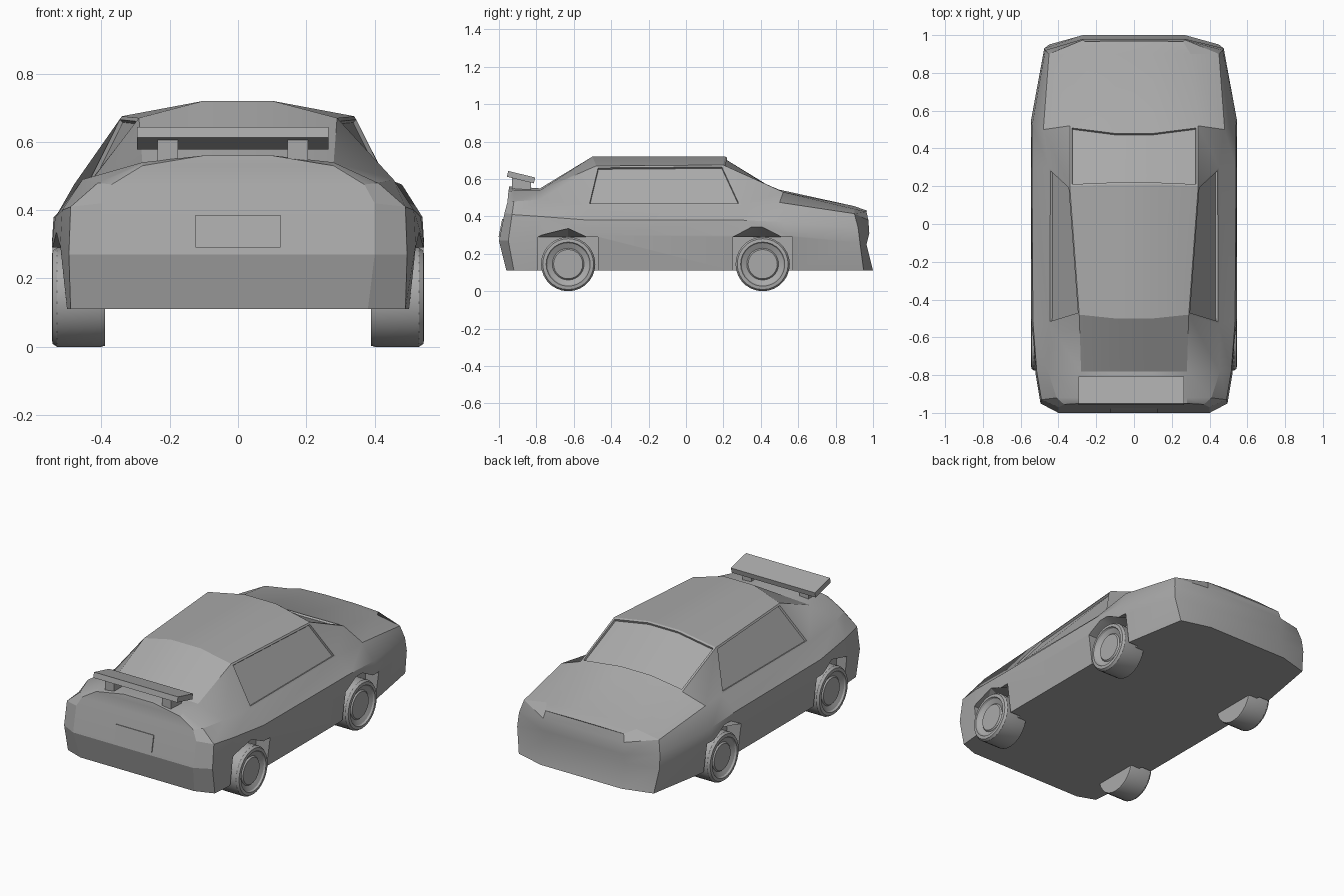
import bpy
import bmesh
import math
from mathutils import Matrix

if "Cube" in bpy.data.objects:
    bpy.data.objects.remove(bpy.data.objects["Cube"])

# One plain grey for the whole car
GREY = (0.4, 0.4, 0.4, 1)
grey = bpy.data.materials.new("plain_grey")
grey.use_nodes = True
grey.diffuse_color = GREY
grey.node_tree.nodes["Principled BSDF"].inputs["Base Color"].default_value = GREY


def make_object(name, bm, smooth=None):
    """Turn a bmesh into a named object with consistent normals."""
    bmesh.ops.recalc_face_normals(bm, faces=bm.faces)
    mesh = bpy.data.meshes.new(name)
    bm.to_mesh(mesh)
    bm.free()
    mesh.materials.append(grey)
    obj = bpy.data.objects.new(name, mesh)
    bpy.context.collection.objects.link(obj)
    activate(obj)
    if smooth:
        bpy.ops.object.shade_smooth_by_angle(angle=math.radians(smooth))
    return obj


def activate(obj):
    bpy.ops.object.select_all(action='DESELECT')
    obj.select_set(True)
    bpy.context.view_layer.objects.active = obj


def loft(bm, rings):
    """Bridge closed rings of points; returns the faces per span."""
    rows = [[bm.verts.new(p) for p in ring] for ring in rings]
    spans = []
    for a, b in zip(rows, rows[1:]):
        n = len(a)
        spans.append([bm.faces.new((a[j], a[(j + 1) % n], b[(j + 1) % n], b[j]))
                      for j in range(n)])
    return rows, spans


def box(name, size, location, tilt=0):
    bm = bmesh.new()
    bmesh.ops.create_cube(bm, size=1)
    bmesh.ops.scale(bm, vec=size, verts=bm.verts)
    place = Matrix.Translation(location) @ Matrix.Rotation(tilt, 4, 'X')
    bmesh.ops.transform(bm, matrix=place, verts=bm.verts)
    return make_object(name, bm)


# Body rails on the left side, each running tail to nose as (x, y, z)
FLOOR = 0.11
sill = [(x, y, FLOOR) for x, y in (
    (.38, -.96), (.49, -.92), (.5, -.8), (.52, -.5),
    (.52, .3), (.52, .55), (.45, .95), (.27, 1))]
flank = [(.4, -1, .27), (.495, -.95, .27), (.52, -.8, .3), (.545, -.5, .3),
         (.545, .3, .3), (.545, .55, .3), (.475, .93, .26), (.27, .965, .25)]
shoulder = [(.4, -.97, .42), (.49, -.93, .41), (.515, -.78, .4), (.535, -.52, .38),
            (.54, .3, .38), (.54, .52, .37), (.47, .92, .34), (.27, .98, .31)]
belt = [(.37, -.955, .475), (.41, -.92, .48), (.455, -.78, .49), (.45, -.53, .46),
        (.45, .3, .46), (.48, .5, .475), (.45, .9, .415), (.27, .975, .38)]
roof_edge = [(.28, -.95, .53), (.28, -.92, .54), (.28, -.78, .54), (.29, -.48, .67),
             (.34, .2, .675), (.34, .52, .53), (.3, .9, .44), (.26, .965, .425)]
roof_top = [(.1, -.945, .56), (.1, -.92, .56), (.1, -.78, .55), (.1, -.5, .72),
            (.1, .21, .72), (.1, .49, .545), (.1, .9, .455), (.1, .97, .43)]

rings = []
for half in zip(sill, flank, shoulder, belt, roof_edge, roof_top):
    rings.append(list(half) + [(-x, y, z) for x, y, z in reversed(half)])

bm = bmesh.new()
rows, spans = loft(bm, rings)
for row in (rows[0], rows[-1]):
    for i in range(5):
        bm.faces.new((row[i], row[i + 1], row[10 - i], row[11 - i]))
bmesh.ops.recalc_face_normals(bm, faces=bm.faces)

# Recessed side windows and windscreen
cabin, screen = spans[3], spans[4]
for panes in ([cabin[3]], [cabin[7]], screen[4:7]):
    bmesh.ops.inset_region(bm, faces=panes, thickness=.012, depth=0,
                           use_even_offset=True)
    bmesh.ops.inset_region(bm, faces=panes, thickness=.002, depth=-.012,
                           use_even_offset=True)
body = make_object("body", bm)

# Shallow wheel arches with a peaked, outward-rising top
AXLES = {"rear": -.63, "front": .41}
for axle_y in AXLES.values():
    for side in (-1, 1):
        bm = bmesh.new()
        ends = []
        for x, peak in ((.45, .2901), (.6, .375)):
            ends.append([(side * x, axle_y + dy, z) for dy, z in (
                (-.16, 0), (-.16, .29), (0, peak), (.16, .29), (.16, 0))])
        caps, _ = loft(bm, ends)
        for cap in caps:
            bm.faces.new(cap)
        cutter = make_object("arch_cutter", bm)
        cutter.hide_render = True
        activate(body)
        cut = body.modifiers.new("arch", 'BOOLEAN')
        cut.operation = 'DIFFERENCE'
        cut.solver = 'EXACT'
        cut.object = cutter
        bpy.ops.object.modifier_apply(modifier=cut.name)
        bpy.data.objects.remove(cutter)
activate(body)
bpy.ops.object.shade_smooth_by_angle(angle=math.radians(22))

# Wheels turned from a profile of (x, radius), with a dished rim
PROFILE = ((.39, .142), (.4, .145), (.53, .145), (.543, .136), (.545, .118),
           (.535, .112), (.522, .085), (.53, .078))
SEGMENTS = 28
WHEEL_Z = .145
for axle, axle_y in AXLES.items():
    for side, label in ((1, "left"), (-1, "right")):
        bm = bmesh.new()
        turned = []
        for x, r in PROFILE:
            angles = [math.tau * k / SEGMENTS for k in range(SEGMENTS)]
            turned.append([(side * x, axle_y + r * math.cos(a),
                            WHEEL_Z + r * math.sin(a)) for a in angles])
        hoops, _ = loft(bm, turned)
        bm.faces.new(hoops[0])
        bm.faces.new(hoops[-1])
        make_object(f"{axle}_{label}_wheel", bm, smooth=30)

# Tail wing: tilted blade on two posts, set slightly off centre
WING_X = -.015
box("wing_blade", (.56, .148, .032), (WING_X, -.882, .61), tilt=-.24)
for side, label in ((1, "left"), (-1, "right")):
    box(f"wing_{label}_post", (.06, .1, .08), (WING_X + side * .19, -.88, .565))

# Thin blank plate on the sloping tail
box("tail_plate", (.25, .009, .097), (0, -.988, .338), tilt=-.197)
